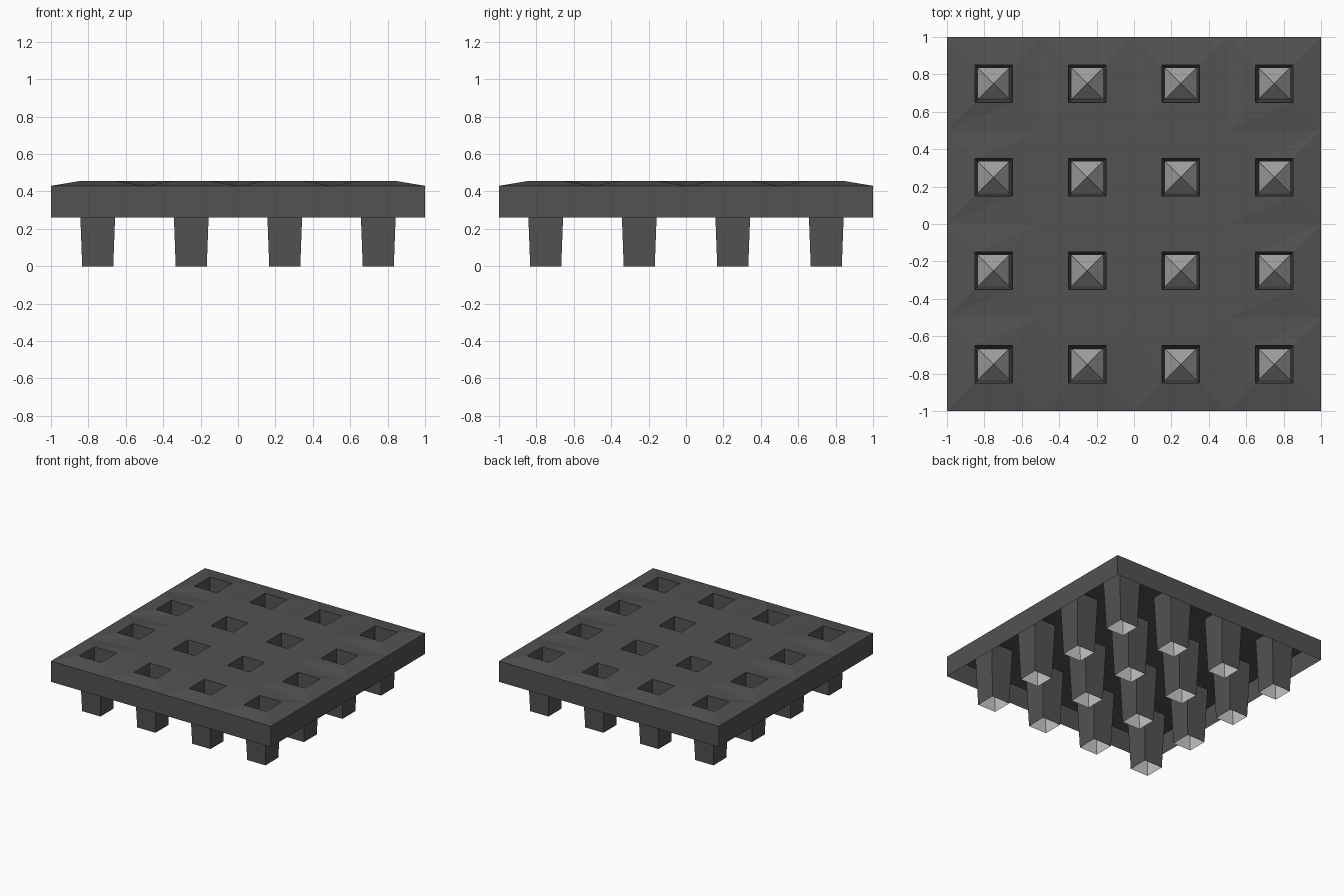
import bpy, bmesh

if "Cube" in bpy.data.objects:
    bpy.data.objects.remove(bpy.data.objects["Cube"])

PITCH, N = 0.5, 4
Z_SKIRT, Z_EDGE, Z_TOP = 0.26, 0.43, 0.455
R_TOP, R_BOT, Z_APEX = 0.10, 0.083, 0.40
SIGNS = [(-1, -1), (1, -1), (1, 1), (-1, 1)]


def material(name, value):
    m = bpy.data.materials.new(name)
    m.diffuse_color = (value, value, value, 1)
    m.use_nodes = True
    m.node_tree.nodes["Principled BSDF"].inputs["Base Color"].default_value = m.diffuse_color
    return m


def finish(bm, name, mat):
    bmesh.ops.remove_doubles(bm, verts=bm.verts, dist=1e-5)
    me = bpy.data.meshes.new(name)
    bm.to_mesh(me)
    bm.free()
    me.materials.append(mat)
    bpy.context.collection.objects.link(bpy.data.objects.new(name, me))


def face(bm, *pts):
    bm.faces.new([bm.verts.new(p) for p in pts])


def square(cx, cy, r, z):
    return [(cx + sx * r, cy + sy * r, z) for sx, sy in SIGNS]


def deck_height(x, y):
    # the outer border is lower than the rest of the deck
    return Z_EDGE if max(abs(x), abs(y)) > 0.99 else Z_TOP


dark = material("dark grey plastic", 0.085)
light = material("light grey", 0.6)
centres = [((i - 1.5) * PITCH, (j - 1.5) * PITCH) for i in range(N) for j in range(N)]

# Thin tray: deck with square openings, hollow tapered legs and border skirt
tray = bmesh.new()
spikes = bmesh.new()
for cx, cy in centres:
    cell = [(x, y, deck_height(x, y)) for x, y, _ in square(cx, cy, PITCH / 2, 0)]
    rim = square(cx, cy, R_TOP, Z_TOP)
    foot = square(cx, cy, R_BOT, 0)
    for k in range(4):
        n = (k + 1) % 4
        face(tray, cell[k], cell[n], rim[n])
        face(tray, cell[k], rim[n], rim[k])
        face(tray, foot[k], foot[n], rim[n], rim[k])
        if cell[k][2] == cell[n][2] == Z_EDGE:
            a, b = cell[k], cell[n]
            face(tray, (*a[:2], Z_SKIRT), (*b[:2], Z_SKIRT), b, a)
        # Hollow pyramid rising inside each leg
        face(spikes, foot[k], foot[n], (cx, cy, Z_APEX))

finish(tray, "tray", dark)
finish(spikes, "leg_spikes", light)
